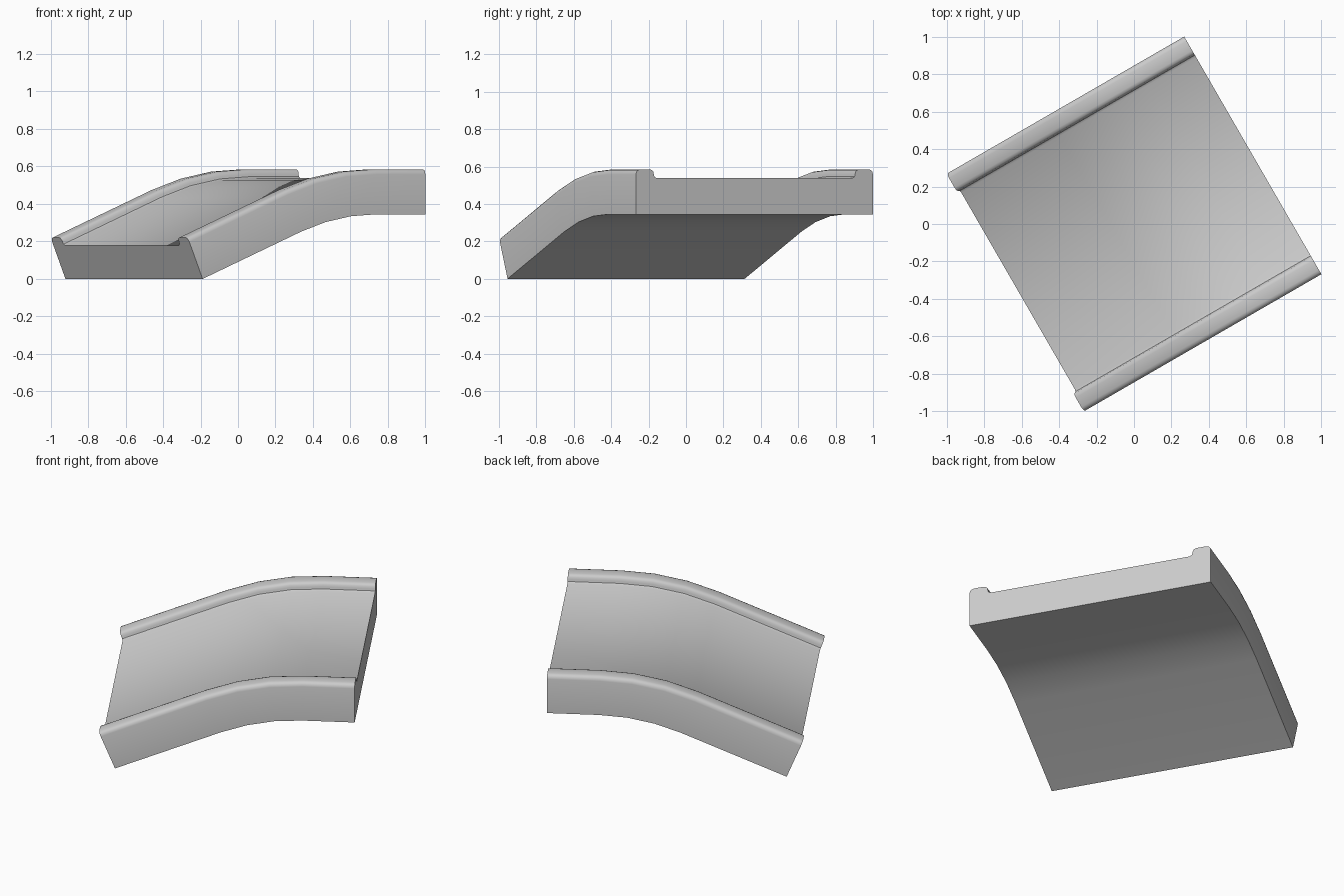
import bpy, bmesh
from math import sin, cos, radians
from mathutils import Matrix

if "Cube" in bpy.data.objects:
    bpy.data.objects.remove(bpy.data.objects["Cube"])

HALF = 0.732          # half of the square footprint
THICK = 0.24          # full height at the rails
SLOPE = radians(22.5)
R = 1.22              # bend radius along the underside
ARC_U, TOP_Z = 0.433, 0.345

# Underside path: (along, height, slope angle), sloped run, 3-step bend, flat run
path = [(-0.6405, 0.0, SLOPE)]
for i in range(4):
    a = SLOPE * (1 - i / 3)
    path.append((ARC_U - R * sin(a), TOP_Z - R * (1 - cos(a)), a))
path.append((HALF, TOP_Z, 0.0))

# Cross-section: rounded rail with a small fillet down to the floor, then mirrored
rail = [(0, 0), (0, 0.213), (0.004, 0.227), (0.013, 0.236), (0.027, THICK),
        (0.085, THICK), (0.099, 0.236), (0.108, 0.227), (0.111, 0.213),
        (0.114, 0.201), (0.127, 0.193)]
section = [(-HALF + d, h) for d, h in rail]
section += [(-v, h) for v, h in reversed(section)]

# Sweep the section along the path
bm = bmesh.new()
rings = [[bm.verts.new((u - h * sin(a), v, z + h * cos(a))) for v, h in section]
         for u, z, a in path]
n = len(section)
for r0, r1 in zip(rings, rings[1:]):
    for i in range(n):
        j = (i + 1) % n
        bm.faces.new((r0[i], r0[j], r1[j], r1[i]))
bm.faces.new(rings[0])
bm.faces.new(rings[-1])
bmesh.ops.recalc_face_normals(bm, faces=bm.faces)
bmesh.ops.transform(bm, matrix=Matrix.Rotation(radians(30), 4, 'Z'), verts=bm.verts)

mesh = bpy.data.meshes.new("ramp_track")
bm.to_mesh(mesh)
bm.free()
track = bpy.data.objects.new("ramp_track", mesh)
bpy.context.collection.objects.link(track)
bpy.context.view_layer.objects.active = track
track.select_set(True)
bpy.ops.object.shade_smooth_by_angle(angle=radians(40))
